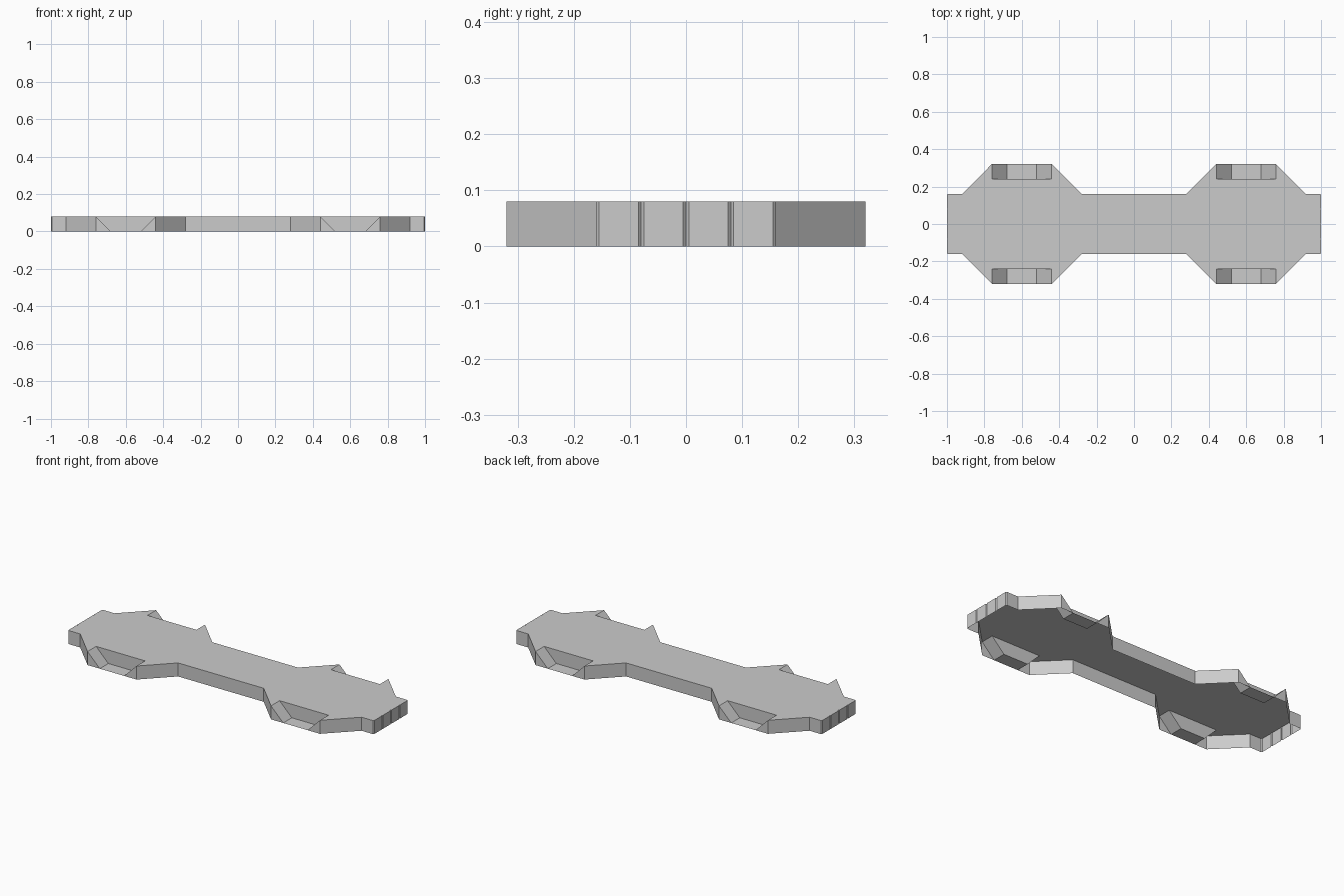
import bpy, bmesh

if "Cube" in bpy.data.objects:
    bpy.data.objects.remove(bpy.data.objects["Cube"])

H = 0.08      # plate height
G = 0.005     # depth of the fine grooves in the end faces

# One quarter of the top outline, from the end face round to the narrow waist
quarter = [(1 - G, 0), (1, G), (1, 0.08 - G), (1 - G, 0.08), (1, 0.08 + G),
           (1, 0.16 - G), (1 - G, 0.16), (0.92, 0.16), (0.76, 0.32),
           (0.76, 0.24), (0.44, 0.24), (0.44, 0.32), (0.28, 0.16)]
half = (quarter + [(-x, y) for x, y in reversed(quarter)])[:-1]
outline = half + [(-x, -y) for x, y in half]

bm = bmesh.new()


def face(*pts):
    return bm.faces.new([bm.verts.new(p) for p in pts])


# Top skin
face(*[(x, y, H) for x, y in outline])

# Side walls, left open where the four pockets are; the underside is hollow
for (x1, y1), (x2, y2) in zip(outline, outline[1:] + outline[:1]):
    if min(abs(y1), abs(y2)) < 0.2:
        face((x1, y1, 0), (x2, y2, 0), (x2, y2, H), (x1, y1, H))

# Pockets with sloping ends, a flat floor and an upright back wall
yi, yo = 0.24, 0.32
for sx in (-1, 1):
    for sy in (-1, 1):
        def pocket(*pts):
            face(*[(sx * x, sy * y, z) for x, y, z in pts])
        pocket((0.52, yi, 0), (0.68, yi, 0), (0.68, yo, 0), (0.52, yo, 0))
        pocket((0.44, yi, H), (0.76, yi, H), (0.68, yi, 0), (0.52, yi, 0))
        for top, low in ((0.44, 0.52), (0.76, 0.68)):
            pocket((top, yi, H), (low, yi, 0), (low, yo, 0), (top, yo, H))
            pocket((top, yo, 0), (low, yo, 0), (top, yo, H))

bmesh.ops.remove_doubles(bm, verts=bm.verts, dist=0.0005)
bmesh.ops.recalc_face_normals(bm, faces=bm.faces)
if max(bm.faces, key=lambda f: f.calc_area()).normal.z < 0:
    bmesh.ops.reverse_faces(bm, faces=bm.faces)

mesh = bpy.data.meshes.new("hollow_plate")
bm.to_mesh(mesh)
bm.free()
plate = bpy.data.objects.new("hollow_plate", mesh)
bpy.context.collection.objects.link(plate)
